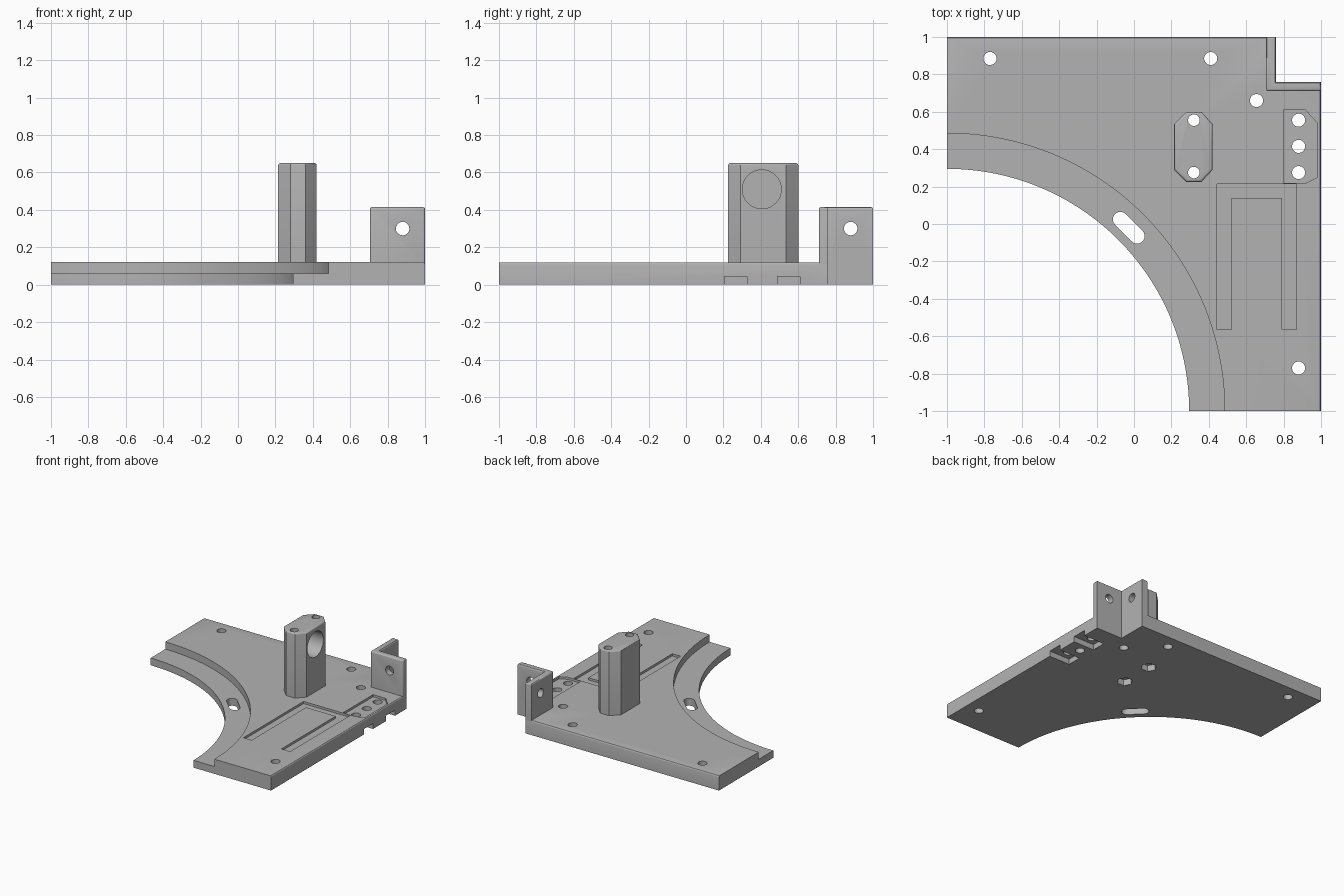
import bpy, bmesh, math
from mathutils import Vector

cube = bpy.data.objects.get("Cube")
if cube:
    bpy.data.objects.remove(cube, do_unlink=True)

grey = bpy.data.materials.new("plain grey")
grey.use_nodes = True
COLOUR = (0.45, 0.45, 0.45, 1)
grey.diffuse_color = COLOUR
grey.node_tree.nodes["Principled BSDF"].inputs["Base Color"].default_value = COLOUR

TOP, STEP = 0.12, 0.06


def arc(cx, cy, r, start=0, end=360, n=32):
    """Points along an arc; a full turn leaves out the repeated point."""
    last = n if end - start == 360 else n - 1
    angles = [math.radians(start + (end - start) * i / last) for i in range(n)]
    return [(cx + r * math.cos(a), cy + r * math.sin(a)) for a in angles]


def rect(x0, x1, y0, y1):
    return [(x0, y0), (x1, y0), (x1, y1), (x0, y1)]


def prism(name, outline, low, high, axis="Z", bevel=0, pick=None):
    """Extrude an outline along an axis, rounding the edges that pick accepts."""
    place = {"Z": lambda u, v, w: (u, v, w),
             "X": lambda u, v, w: (w, u, v),
             "Y": lambda u, v, w: (u, w, v)}[axis]
    bm = bmesh.new()
    base = [bm.verts.new(place(u, v, low)) for u, v in outline]
    roof = [bm.verts.new(place(u, v, high)) for u, v in outline]
    bm.faces.new(base)
    bm.faces.new(roof)
    for i in range(len(base)):
        j = (i + 1) % len(base)
        bm.faces.new((base[i], base[j], roof[j], roof[i]))
    bmesh.ops.recalc_face_normals(bm, faces=bm.faces)
    if bevel:
        edges = [e for e in bm.edges if pick(e.verts[0].co, e.verts[1].co)]
        bmesh.ops.bevel(bm, geom=edges, offset=bevel, segments=3,
                        profile=0.5, affect="EDGES")
    mesh = bpy.data.meshes.new(name)
    bm.to_mesh(mesh)
    bm.free()
    mesh.materials.append(grey)
    obj = bpy.data.objects.new(name, mesh)
    bpy.context.collection.objects.link(obj)
    return obj


def cut(targets, outline, low, high, axis="Z"):
    """Subtract an extruded outline from each target, then drop the cutter."""
    cutter = prism("cutter", outline, low, high, axis)
    cutter.hide_render = True
    for obj in targets:
        mod = obj.modifiers.new("cut", "BOOLEAN")
        mod.operation, mod.solver, mod.object = "DIFFERENCE", "EXACT", cutter
        bpy.context.view_layer.objects.active = obj
        bpy.ops.object.modifier_apply(modifier=mod.name)
    bpy.data.objects.remove(cutter, do_unlink=True)


# Base plate: quarter-circle bite at one corner, square notch at the opposite one
def outer_rim(a, b):
    on_top = min(a.z, b.z) > TOP - 0.001
    return on_top and (min(a.x, b.x) > 0.99 or min(a.y, b.y) > 0.99)


plate = prism("base_plate",
              arc(-1, -1, 1.295, 90, 0, 65)
              + [(1, -1), (1, 0.76), (0.76, 0.76), (0.76, 1), (-1, 1)],
              0, TOP, bevel=0.012, pick=outer_rim)

# Curved ledge and its slanted slot
cut([plate], arc(-1, -1, 1.485, n=256), STEP, 0.3)
cut([plate], arc(-0.073, 0.025, 0.04, 45, 225, 16)
    + arc(0.017, -0.065, 0.04, 225, 405, 16), -0.1, 0.3)

# Corner bracket: two upright walls in an L
bracket = prism("corner_bracket",
                [(0.705, 0.71), (1, 0.71), (1, 0.76), (0.76, 0.76), (0.76, 1), (0.705, 1)],
                TOP - 0.015, 0.415, bevel=0.012,
                pick=lambda a, b: min(a.z, b.z) > 0.41
                or (abs(a.z - b.z) > 0.1 and a.y < 0.72))
for axis in "XY":
    cut([bracket], arc(0.88, 0.3, 0.036), 0.6, 1.1, axis)

# Eight-sided tower
tower = prism("tower",
              [(0.28, 0.225), (0.36, 0.225), (0.42, 0.29), (0.42, 0.535),
               (0.36, 0.6), (0.28, 0.6), (0.215, 0.535), (0.215, 0.29)],
              TOP - 0.005, 0.65, bevel=0.012,
              pick=lambda a, b: min(a.z, b.z) > 0.64)
cut([tower], arc(0.405, 0.51, 0.104, n=48), 0.27, 0.6, "X")

# Bolt holes down the tower, with six-sided nut pockets under the plate
for y in (0.275, 0.555):
    cut([tower, plate], arc(0.32, y, 0.031), -0.1, 0.8)
    cut([plate], arc(0.32, y, 0.06, n=6), -0.1, 0.05)

# Shallow seat by the edge and U-shaped groove
cut([plate], [(0.80, 0.22), (0.92, 0.22), (0.98, 0.25), (0.98, 0.54),
              (0.915, 0.61), (0.80, 0.61)], TOP - 0.018, 0.3)
cut([plate], [(0.445, -0.565), (0.52, -0.565), (0.52, 0.14), (0.79, 0.14),
              (0.79, -0.565), (0.87, -0.565), (0.87, 0.215), (0.445, 0.215)],
    TOP - 0.018, 0.3)

# Channels under the edge
for y in (0.205, 0.49):
    cut([plate], rect(0.81, 1.1, y, y + 0.12), -0.1, 0.045)

# Mounting holes through the plate
for x, y in ((-0.77, 0.885), (0.41, 0.885), (0.655, 0.66), (0.88, -0.77),
             (0.88, 0.275), (0.88, 0.415), (0.88, 0.555)):
    cut([plate], arc(x, y, 0.035), -0.1, 0.3)

# Smooth the curved walls and keep the edges sharp
for obj in (plate, bracket, tower):
    bpy.ops.object.select_all(action="DESELECT")
    obj.select_set(True)
    bpy.context.view_layer.objects.active = obj
    bpy.ops.object.shade_smooth_by_angle(angle=math.radians(30))
